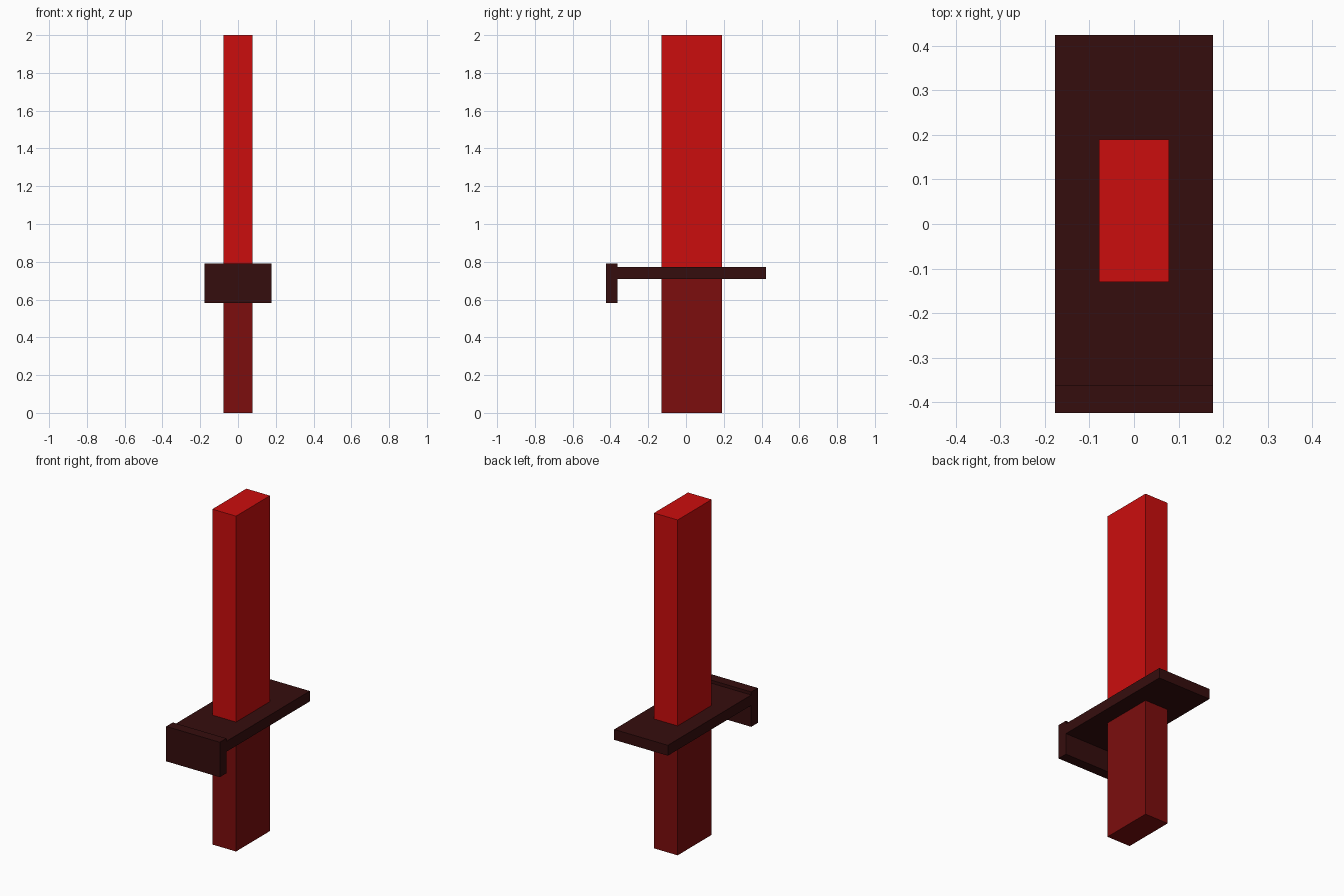
import bpy

cube = bpy.data.objects.get("Cube")
if cube:
    bpy.data.objects.remove(cube, do_unlink=True)


def material(name, rgb):
    mat = bpy.data.materials.new(name)
    mat.use_nodes = True
    mat.diffuse_color = (*rgb, 1)
    mat.node_tree.nodes["Principled BSDF"].inputs["Base Color"].default_value = (*rgb, 1)
    return mat


def box(name, xs, ys, zs, mat):
    """Box spanning the given (low, high) ranges."""
    spans = (xs, ys, zs)
    bpy.ops.mesh.primitive_cube_add(size=1, location=[(a + b) / 2 for a, b in spans])
    obj = bpy.context.object
    obj.name = name
    obj.scale = [b - a for a, b in spans]
    bpy.ops.object.transform_apply(location=False, rotation=False, scale=True)
    obj.data.materials.append(mat)
    return obj


bright_red = material("bright red", (0.6, 0.004, 0.004))
deep_red = material("deep red", (0.2, 0.004, 0.004))
dark_maroon = material("dark maroon", (0.036, 0.004, 0.004))

blade_x, blade_y = (-0.078, 0.078), (-0.13, 0.19)
guard_x = (-0.177, 0.177)
guard_bottom, guard_top = 0.71, 0.772

# Grip below the guard, blade above it
box("grip", blade_x, blade_y, (0, guard_bottom), deep_red)
box("blade", blade_x, blade_y, (guard_top, 2), bright_red)

# Flat crossguard with an upright plate on its front end
box("crossguard", guard_x, (-0.362, 0.424), (guard_bottom, guard_top), dark_maroon)
box("knuckle_plate", guard_x, (-0.424, -0.362), (0.582, 0.79), dark_maroon)
